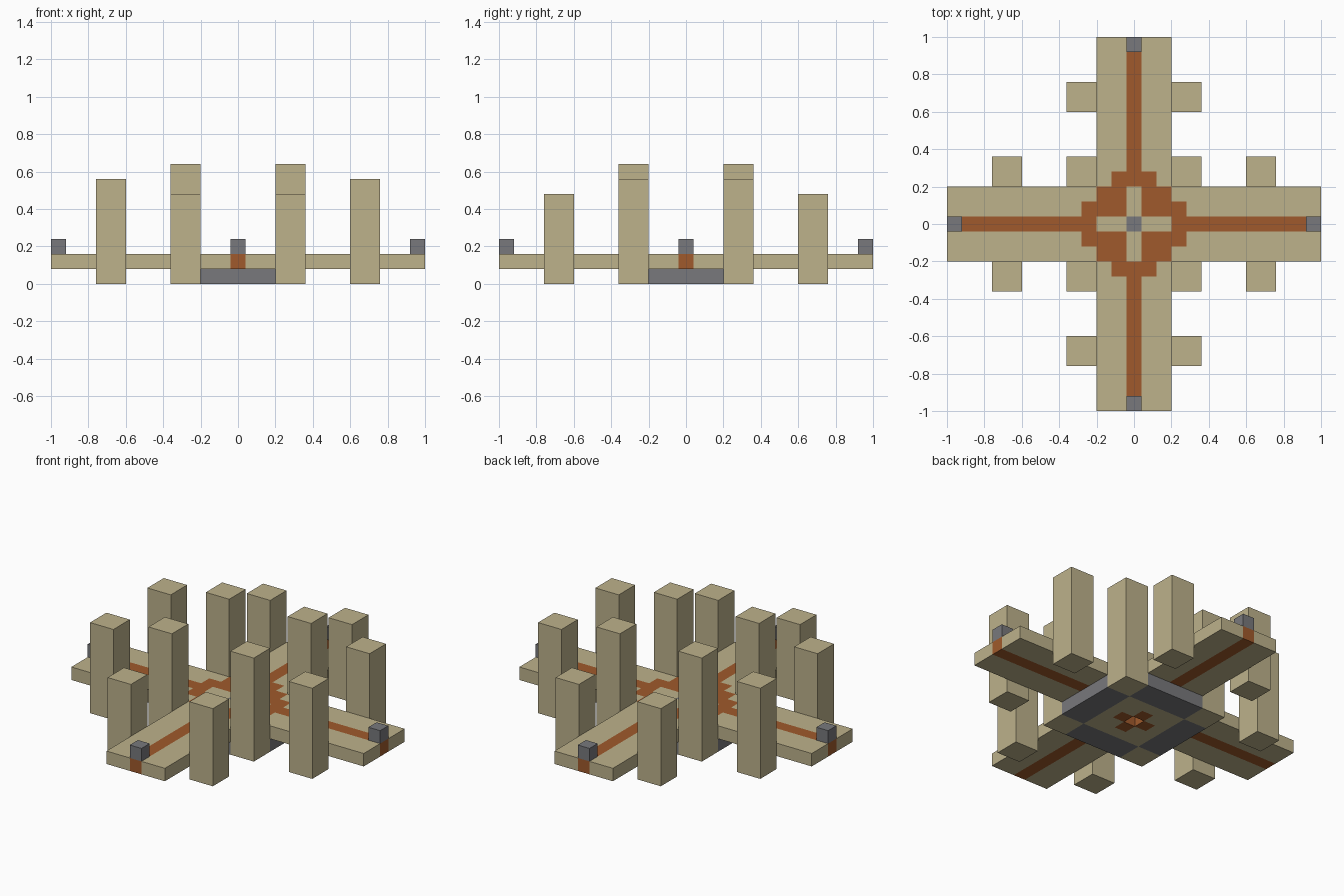
import bpy, bmesh

cube = bpy.data.objects.get("Cube")
if cube:
    bpy.data.objects.remove(cube, do_unlink=True)

U = 0.08  # side of one grid cell


def material(name, rgb):
    m = bpy.data.materials.new(name)
    m.use_nodes = True
    m.diffuse_color = (*rgb, 1)
    node = next(n for n in m.node_tree.nodes if n.type == 'BSDF_PRINCIPLED')
    node.inputs["Base Color"].default_value = (*rgb, 1)
    return m


SAND, RUST, GREY = range(3)
MATS = [material("sandstone", (0.51, 0.445, 0.26)),
        material("rust_orange", (0.35, 0.102, 0.025)),
        material("stone_grey", (0.188, 0.19, 0.202))]


def finish(bm, name):
    bmesh.ops.remove_doubles(bm, verts=bm.verts, dist=0.0001)
    bmesh.ops.recalc_face_normals(bm, faces=bm.faces)
    mesh = bpy.data.meshes.new(name)
    bm.to_mesh(mesh)
    bm.free()
    for m in MATS:
        mesh.materials.append(m)
    bpy.context.collection.objects.link(bpy.data.objects.new(name, mesh))


def layer(name, reach, z0, z1, rule):
    """Slab of grid cells, each coloured by rule(i, j); None leaves a gap."""
    bm = bmesh.new()

    def quad(points, colour):
        f = bm.faces.new([bm.verts.new([c * U for c in p]) for p in points])
        f.material_index = colour

    cells = range(-reach, reach + 1)
    for i in cells:
        for j in cells:
            colour = rule(i, j)
            if colour is None:
                continue
            ring = [(i + a / 2, j + b / 2) for a, b in ((-1, -1), (1, -1), (1, 1), (-1, 1))]
            for z in (z0, z1):
                quad([(x, y, z) for x, y in ring], colour)
            # Side walls only where the neighbouring cell is empty
            for k, (di, dj) in enumerate(((0, -1), (1, 0), (0, 1), (-1, 0))):
                if max(abs(i + di), abs(j + dj)) > reach or rule(i + di, j + dj) is None:
                    p, q = ring[k], ring[(k + 1) % 4]
                    quad([(*p, z0), (*q, z0), (*q, z1), (*p, z1)], colour)
    finish(bm, name)


def block(name, x, y, width, z0, z1, colour):
    bm = bmesh.new()
    bmesh.ops.create_cube(bm, size=U)
    for v in bm.verts:
        v.co.x = v.co.x * width + x * U
        v.co.y = v.co.y * width + y * U
        v.co.z = (z1 if v.co.z > 0 else z0) * U
    for f in bm.faces:
        f.material_index = colour
    finish(bm, name)


def deck_rule(i, j):
    near, far = sorted((abs(i), abs(j)))
    if near > 2:
        return None
    if far == 0:
        return GREY
    if near == 0:
        return SAND if far <= 2 else RUST
    return RUST if far <= 2 or (far == 3 and near == 1) else SAND


def base_rule(i, j):
    near, far = sorted((abs(i), abs(j)))
    if near > 2 or far == 0:
        return None
    if near + far == 1:
        return RUST
    return SAND if far <= 2 else GREY


# Cross-shaped deck with inlaid stripes, over a square base with a central pit
layer("cross_deck", 12, 1, 2, deck_rule)
layer("base_plate", 4, 0, 1, base_rule)

# Pillars in all four quadrants
for sx, side in ((1, "left"), (-1, "right")):
    for sy, end in ((-1, "front"), (1, "back")):
        for part, x, y, top in (("inner", 3.5, 3.5, 8),
                                ("side_arm", 8.5, 3.5, 7),
                                ("long_arm", 3.5, 8.5, 6)):
            block(f"{part}_pillar_{end}_{side}", sx * x, sy * y, 2, 0, top, SAND)

# Small posts at the arm tips
for name, x, y in (("left", 12, 0), ("right", -12, 0), ("front", 0, -12), ("back", 0, 12)):
    block(f"tip_post_{name}", x, y, 1, 2, 3, GREY)
